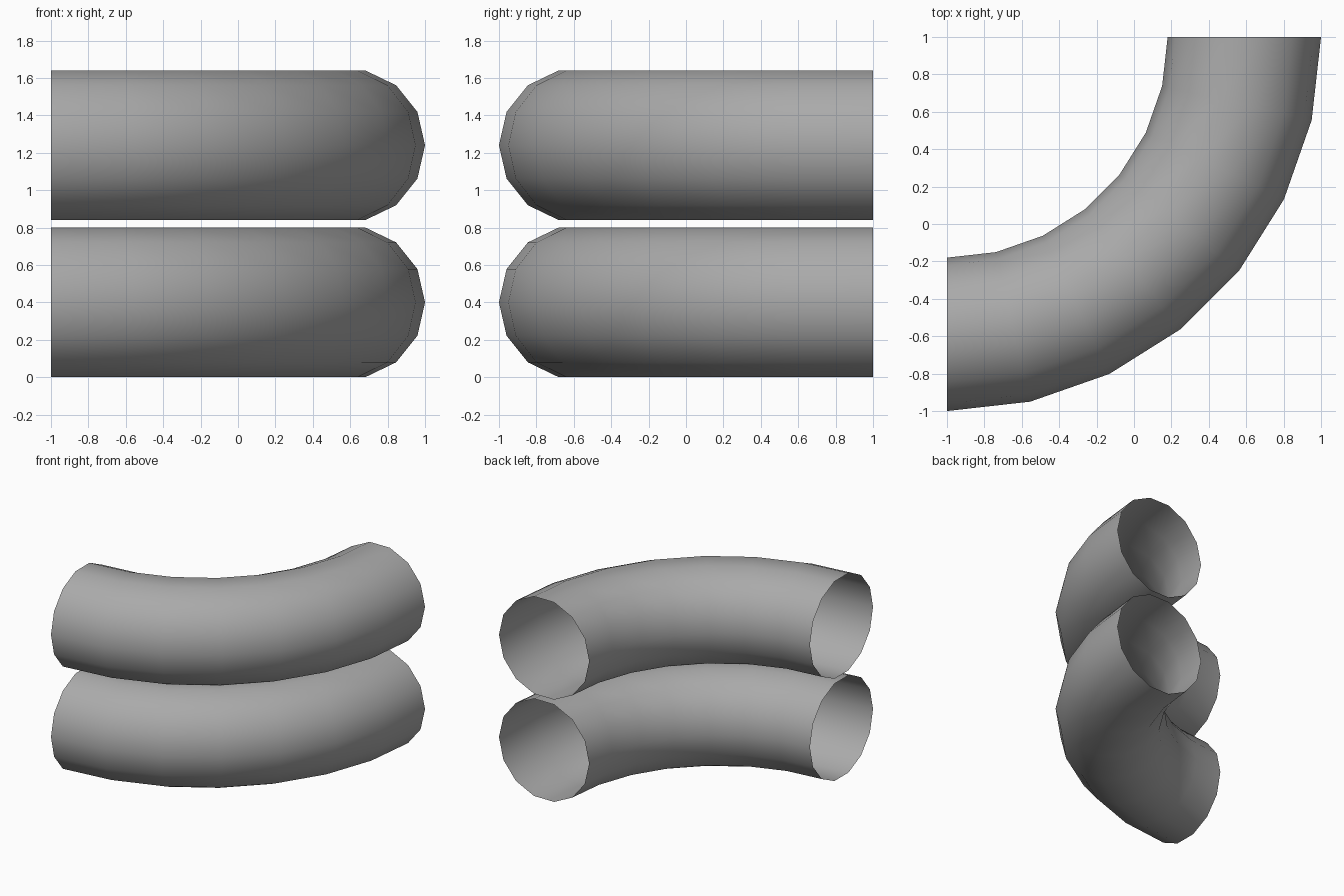
import bpy, bmesh
from math import pi, cos, sin

if "Cube" in bpy.data.objects:
    bpy.data.objects.remove(bpy.data.objects["Cube"])

BEND_R, TUBE_R = 1.59, 0.41     # bend radius and tube radius
STEPS, SIDES = 7, 14            # segments along the bend, sides of the tube

grey = bpy.data.materials.new("grey")
grey.diffuse_color = (0.4, 0.4, 0.4, 1)
grey.use_nodes = True
grey.node_tree.nodes["Principled BSDF"].inputs["Base Color"].default_value = grey.diffuse_color


def pipe_elbow(name, z):
    """Open quarter-bend pipe turning about the corner (-1, 1)."""
    bm = bmesh.new()
    rings = []
    for i in range(STEPS + 1):
        a = -pi / 2 * i / STEPS
        ring = []
        for j in range(SIDES):
            t = 2 * pi * j / SIDES
            r = BEND_R + TUBE_R * cos(t)
            ring.append(bm.verts.new((-1 + r * cos(a), 1 + r * sin(a), z + TUBE_R * sin(t))))
        rings.append(ring)
    for p, q in zip(rings, rings[1:]):
        for j in range(SIDES):
            k = (j + 1) % SIDES
            bm.faces.new((p[j], p[k], q[k], q[j])).smooth = True
    bm.normal_update()
    # make the normals point out of the tube
    f = max(bm.faces, key=lambda f: f.calc_center_median().z)
    if f.normal.z < 0:
        bmesh.ops.reverse_faces(bm, faces=bm.faces[:])
    mesh = bpy.data.meshes.new(name)
    bm.to_mesh(mesh)
    bm.free()
    mesh.materials.append(grey)
    bpy.context.collection.objects.link(bpy.data.objects.new(name, mesh))


# two identical bends stacked with a small gap
pipe_elbow("lower_pipe_bend", 0.40)
pipe_elbow("upper_pipe_bend", 1.24)
